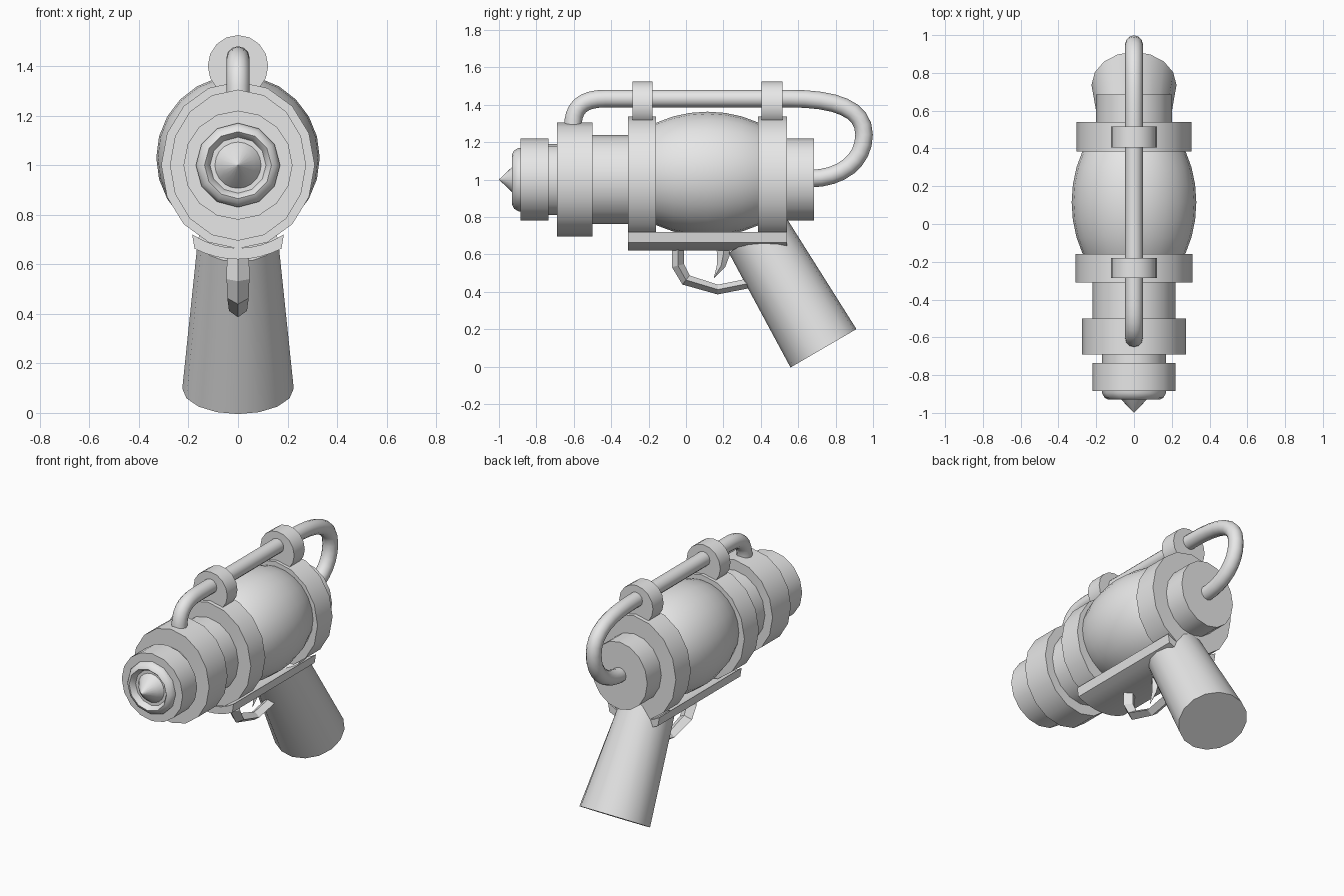
import bpy, bmesh, math
from mathutils import Vector

if "Cube" in bpy.data.objects:
    bpy.data.objects.remove(bpy.data.objects["Cube"])

grey = bpy.data.materials.new("plain_grey")
grey.diffuse_color = (0.8, 0.8, 0.8, 1)
grey.use_nodes = True
grey.node_tree.nodes["Principled BSDF"].inputs["Base Color"].default_value = grey.diffuse_color


def finish(ob, angle=35):
    """Colour and smooth an object, keeping hard edges."""
    ob.data.materials.clear()
    ob.data.materials.append(grey)
    bpy.ops.object.select_all(action='DESELECT')
    ob.select_set(True)
    bpy.context.view_layer.objects.active = ob
    bpy.ops.object.shade_smooth_by_angle(angle=math.radians(angle))
    return ob


def loft(name, rings, angle=35):
    """Skin a list of point rings and cap both ends."""
    bm = bmesh.new()
    loops = [[bm.verts.new(p) for p in ring] for ring in rings]
    n = len(loops[0])
    for a, b in zip(loops, loops[1:]):
        for i in range(n):
            j = (i + 1) % n
            bm.faces.new((a[i], a[j], b[j], b[i]))
    bm.faces.new(loops[0])
    bm.faces.new(loops[-1])
    bmesh.ops.remove_doubles(bm, verts=bm.verts, dist=1e-5)
    bmesh.ops.recalc_face_normals(bm, faces=bm.faces)
    me = bpy.data.meshes.new(name)
    bm.to_mesh(me)
    bm.free()
    ob = bpy.data.objects.new(name, me)
    bpy.context.collection.objects.link(ob)
    return finish(ob, angle)


def lathe(name, profile, n=16, cz=1.0):
    """Rings around the y axis from (y, x radius, z radius) steps."""
    turn = [2 * math.pi * i / n for i in range(n)]
    return loft(name, [[(rx * math.sin(t), y, cz + rz * math.cos(t)) for t in turn]
                       for y, rx, rz in profile])


def drum(name, y0, y1, rx, rz, n=16, cz=1.0):
    return lathe(name, [(y0, rx, rz), (y1, rx, rz)], n, cz)


# Body drums along the barrel
drum("front_collar", -0.885, -0.735, 0.22, 0.22)
drum("front_neck", -0.75, -0.68, 0.17, 0.19)
drum("barrel_ring", -0.69, -0.50, 0.275, 0.305)
drum("barrel", -0.51, -0.30, 0.22, 0.238)
drum("front_clamp", -0.31, -0.16, 0.31, 0.337)
drum("rear_clamp", 0.385, 0.54, 0.305, 0.337)
drum("rear_cap", 0.53, 0.685, 0.20, 0.22)

# Hollow muzzle and pointed emitter
lathe("muzzle", [(y, r, r) for y, r in
                 ((-0.87, 0.17), (-0.895, 0.17), (-0.92, 0.155), (-0.93, 0.135),
                  (-0.92, 0.125), (-0.895, 0.113))], 12)
lathe("emitter_tip", [(-0.89, 0.097, 0.097), (-0.93, 0.067, 0.067),
                      (-1.0, 0.0005, 0.0005)], 20)

# Energy globe
bpy.ops.mesh.primitive_uv_sphere_add(segments=24, ring_count=16,
                                     location=(0, 0.115, 1.03),
                                     rotation=(math.pi / 2, 0, 0))
globe = bpy.context.object
globe.name = "globe"
globe.scale = (0.33, 0.333, 0.48)
bpy.ops.object.transform_apply(location=False, rotation=True, scale=True)
finish(globe)

# Hose clips
for name, y0, y1 in (("front_hose_clip", -0.285, -0.18), ("rear_hose_clip", 0.405, 0.515)):
    drum(name, y0, y1, 0.122, 0.125, 16, 1.4)

# Under rail, a crescent hugging the body
N = 8
rail = []
for y in (-0.31, 0.54):
    ring = []
    for r, span in ((0.38, 27.5), (0.335, -33.5)):
        for i in range(N + 1):
            a = math.radians(span * (2 * i / N - 1))
            ring.append((r * math.sin(a), y, 1 - r * math.cos(a)))
    rail.append(ring)
loft("under_rail", rail)

# Slanted grip, wider at its base
low, high = Vector((0, 0.735, 0.098)), Vector((0, 0.384, 0.70))
axis = (low - high).normalized()
side = axis.cross(Vector((1, 0, 0)))
loft("grip", [[c + Vector((rx * math.cos(t), 0, 0)) + side * (rs * math.sin(t))
               for t in [2 * math.pi * i / 16 for i in range(16)]]
              for c, rx, rs in ((low, 0.225, 0.204), (high, 0.162, 0.18))])


def tube(name, path, rx, angle=35):
    """Diamond-section strip in the x = 0 plane from (y, z, half thickness)."""
    pts = [Vector((0, y, z)) for y, z, _ in path]
    rings = []
    for i, p in enumerate(pts):
        before = (p - pts[i - 1]).normalized() if i else Vector()
        after = (pts[i + 1] - p).normalized() if i < len(pts) - 1 else Vector()
        d = (before + after).normalized()
        nrm = Vector((0, -d.z, d.y))
        h = path[i][2]
        x = Vector((rx * h / max(q[2] for q in path), 0, 0))
        rings.append([p + x, p + nrm * h, p - x, p - nrm * h])
    return loft(name, rings, angle)


# Trigger guard and trigger
tube("trigger_guard", [(-0.043, 0.66, 0.032), (-0.043, 0.54, 0.033), (0.0, 0.463, 0.031),
                       (0.17, 0.412, 0.026), (0.36, 0.45, 0.026)], 0.046, 20)
tube("trigger", [(0.2, 0.66, 0.042), (0.2, 0.60, 0.034), (0.188, 0.54, 0.023),
                 (0.15, 0.475, 0.001)], 0.03)

# Hose looping from the barrel ring to the rear cap: (left handle, point, right handle) in y, z
knots = (((-0.605, 1.22), (-0.605, 1.28), (-0.605, 1.38)),
         ((-0.56, 1.433), (-0.43, 1.433), (-0.30, 1.433)),
         ((0.3, 1.433), (0.55, 1.433), (0.80, 1.433)),
         ((0.952, 1.38), (0.952, 1.24), (0.952, 1.10)),
         ((0.83, 1.005), (0.66, 1.005), (0.60, 1.005)))
cu = bpy.data.curves.new("hose", 'CURVE')
cu.dimensions = '3D'
cu.bevel_depth = 0.047
cu.bevel_resolution = 4
cu.resolution_u = 8
cu.use_fill_caps = True
sp = cu.splines.new('BEZIER')
sp.bezier_points.add(len(knots) - 1)
for bp, (l, p, r) in zip(sp.bezier_points, knots):
    bp.handle_left_type = bp.handle_right_type = 'FREE'
    bp.co = (0, *p)
    bp.handle_left = (0, *l)
    bp.handle_right = (0, *r)
hose = bpy.data.objects.new("hose", cu)
bpy.context.collection.objects.link(hose)
bpy.ops.object.select_all(action='DESELECT')
hose.select_set(True)
bpy.context.view_layer.objects.active = hose
bpy.ops.object.convert(target='MESH')
finish(bpy.context.object, 40)
